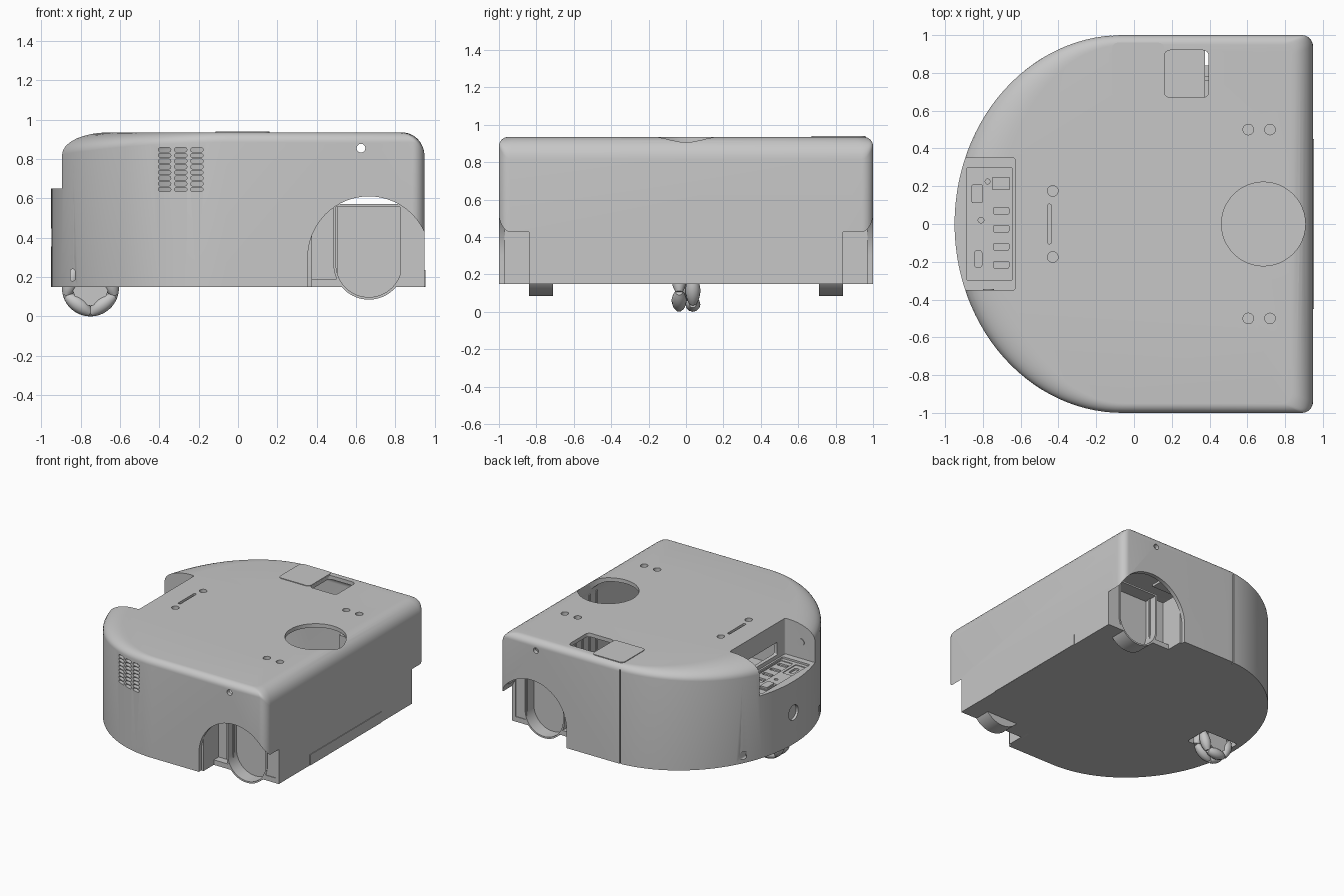
import bpy, bmesh
from math import sin, cos, pi, sqrt, radians

cube = bpy.data.objects.get("Cube")
if cube:
    bpy.data.objects.remove(cube, do_unlink=True)

grey = bpy.data.materials.new("light grey")
grey.use_nodes = True
grey.diffuse_color = (0.57, 0.57, 0.57, 1)
for node in grey.node_tree.nodes:
    if node.type == 'BSDF_PRINCIPLED':
        node.inputs["Base Color"].default_value = (0.57, 0.57, 0.57, 1)


def finish(name, bm):
    bmesh.ops.recalc_face_normals(bm, faces=bm.faces[:])
    me = bpy.data.meshes.new(name)
    bm.to_mesh(me)
    bm.free()
    me.materials.append(grey)
    ob = bpy.data.objects.new(name, me)
    bpy.context.scene.collection.objects.link(ob)
    return ob


def skin(bm, rings):
    """Close a stack of matching vertex loops into a solid."""
    loops = [[bm.verts.new(p) for p in ring] for ring in rings]
    n = len(loops[0])
    for a, b in zip(loops, loops[1:]):
        for i in range(n):
            bm.faces.new((a[i], a[(i + 1) % n], b[(i + 1) % n], b[i]))
    bm.faces.new(loops[0])
    bm.faces.new(loops[-1])


def rrect(cx, cy, w, h, r=0.001, seg=6):
    """Rounded rectangle outline."""
    pts = []
    for q, (sx, sy) in enumerate(((1, 1), (-1, 1), (-1, -1), (1, -1))):
        for i in range(seg + 1):
            a = (q + i / seg) * pi / 2
            p = (cx + sx * (w / 2 - r) + r * cos(a), cy + sy * (h / 2 - r) + r * sin(a))
            if not any(abs(p[0] - o[0]) + abs(p[1] - o[1]) < 1e-5 for o in pts):
                pts.append(p)
    return pts


def circle(cx, cy, r, seg=6):
    return rrect(cx, cy, 2 * r, 2 * r, r, seg)


def prism(name, outlines, axis, a, b):
    """Extrude outlines along an axis between a and b."""
    place = {'x': lambda u, v, w: (w, u, v),
             'y': lambda u, v, w: (u, w, v),
             'z': lambda u, v, w: (u, v, w)}[axis]
    bm = bmesh.new()
    for pts in outlines:
        skin(bm, [[place(u, v, w) for u, v in pts] for w in (a, b)])
    return finish(name, bm)


def cut(target, cutter):
    cutter.hide_render = True
    mod = target.modifiers.new("cut", 'BOOLEAN')
    mod.operation = 'DIFFERENCE'
    mod.solver = 'EXACT'
    mod.object = cutter
    bpy.context.view_layer.update()
    with bpy.context.temp_override(object=target, active_object=target):
        bpy.ops.object.modifier_apply(modifier=mod.name)
    bpy.data.objects.remove(cutter, do_unlink=True)


def shell_form(name, scale, base, top):
    """D-shaped block with a wide fillet at the ends and a tight one at the sides."""
    plan = [(0.89 * cos(a) - 0.06, sin(a), cos(a)) for a in (pi * (0.5 + i / 56) for i in range(57))]
    for cy, start in ((-0.94, -pi / 2), (0.94, 0)):
        for i in range(9):
            a = start + i * pi / 16
            plan.append((0.888 + 0.06 * cos(a), cy + 0.06 * sin(a), cos(a)))
    rings = [[(x * scale, y * scale, base) for x, y, n in plan]]
    for j in range(9):
        t = j * pi / 16
        k = 1 - cos(t)
        rings.append([(x * scale * (1 - (0.12 if x > 0 else 0.26) * k),
                       y * scale * (1 - 0.05 * k),
                       top - (0.05 + 0.07 * n * n) * (1 - sin(t))) for x, y, n in plan])
    bm = bmesh.new()
    skin(bm, rings)
    return finish(name, bm)


# Hollow body shell, keeping material around the connector bay
body = shell_form("body_shell", 1, 0.15, 0.935)
cavity = shell_form("cavity", 0.968, 0.19, 0.905)
cut(cavity, prism("bay_liner", [rrect(-0.85, 0, 0.5, 0.76)], 'z', 0.6, 1))
cut(body, cavity)

# Connector bay with its sunken panel, wall slot and sockets
cut(body, prism("bay", [rrect(-0.88, 0, 0.5, 0.7, 0.012)], 'z', 0.65, 1.1))
cut(body, prism("bay_panel", [rrect(-0.765, 0, 0.24, 0.6, 0.01)], 'z', 0.635, 0.7))
cut(body, prism("bay_slot", [rrect(0, 0.73, 0.5, 0.1, 0.01)], 'x', -0.7, -0.58))
cut(body, prism("socket_panels", [rrect(-0.703, -0.075, 0.107, 0.39, 0.012),
                                  rrect(-0.825, -0.185, 0.09, 0.17)], 'z', 0.629, 0.7))
sockets = [rrect(-0.703, y, 0.08, 0.035, 0.005) for y in (0.07, -0.025, -0.12, -0.215)]
sockets += [rrect(-0.703, 0.215, 0.09, 0.065), rrect(-0.825, -0.185, 0.04, 0.09, 0.015),
            circle(-0.81, 0.02, 0.015), circle(-0.775, 0.225, 0.013)]
cut(body, prism("sockets", sockets, 'z', 0.615, 0.7))
prism("power_switch", [rrect(-0.83, 0.16, 0.06, 0.1, 0.01)], 'z', 0.63, 0.655)
prism("switch_frame", [rrect(-0.83, 0.16, 0.08, 0.125, 0.01)], 'z', 0.63, 0.642)
prism("bay_button", [circle(-0.77, 0.78, 0.03)], 'y', -0.355, -0.344)

# Top openings: sensor hole, hatch pocket, mounting holes, handle slot
cut(body, prism("big_openings", [circle(0.685, 0, 0.222, 12),
                                 rrect(0.278, 0.795, 0.235, 0.25, 0.03)], 'z', 0.7, 1))
holes = [circle(x, s * 0.5, 0.028) for x in (0.605, 0.72) for s in (-1, 1)]
holes += [circle(-0.43, s * 0.175, 0.028) for s in (-1, 1)]
holes.append(rrect(-0.448, 0, 0.022, 0.21, 0.01))
cut(body, prism("top_holes", holes, 'z', 0.85, 1))
prism("hatch_plate", [rrect(0.022, 0.815, 0.275, 0.29, 0.03)], 'z', 0.92, 0.94)
prism("pocket_floor", [rrect(0.265, 0.795, 0.22, 0.27)], 'z', 0.76, 0.78)

# Front vents, through holes for fixings, side seam
vents = [rrect(-0.373 + 0.082 * c, 0.645 + 0.0288 * r, 0.063, 0.022, 0.0105, 4)
         for c in range(3) for r in range(8)]
cut(body, prism("vents", vents, 'y', -1.1, -0.7))
cut(body, prism("fixings", [circle(0.625, 0.855, 0.022),
                            rrect(-0.84, 0.21, 0.024, 0.06, 0.0115)], 'y', -1.1, 1.1))
cut(body, prism("seam", [rrect(-0.115, 0.5, 0.007, 0.8)], 'y', 0.975, 1.1))

# Round socket on the curved end
cut(body, prism("round_socket", [circle(0, 0.4, 0.06)], 'x', -1.1, -0.9))
prism("round_socket_core", [circle(0, 0.4, 0.065)], 'x', -0.93, -0.91)

# Opening for the roller wheel
cut(body, prism("roller_opening", [rrect(-0.75, 0, 0.31, 0.2, 0.02)], 'z', 0, 0.25))

# Wheel wells with their housings on both sides
arch = [(0.665 + 0.31 * cos(pi * i / 32), 0.3 + 0.31 * sin(pi * i / 32)) for i in range(33)]
arch += [(0.355, 0), (0.975, 0)]


def bucket(r, top):
    """Upright panel with a round lower end."""
    low = [(0.665 + r * cos(a), 0.265 + r * sin(a)) for a in (-pi * i / 32 for i in range(33))]
    return low + [(0.665 - r, top), (0.665 + r, top)]


for side, s in (("front", -1), ("back", 1)):
    cut(body, prism("arch", [arch], 'y', s * 0.84, s * 1.1))
    cut(body, prism("housing_gap", [bucket(0.174, 0.5)], 'y', s * 0.72, s * 0.9))
    housing = prism(side + "_wheel_housing", [bucket(0.18, 0.57)], 'y', s * 0.71, s * 0.84)
    cut(housing, prism("hollow", [bucket(0.167, 0.557)], 'y', s * 0.73, s * 0.9))
    prism(side + "_well_panel", [rrect(0.435, 0.36, 0.14, 0.42)], 'y', s * 0.76, s * 0.78)
    prism(side + "_well_corner", [rrect(0.877, 0.36, 0.106, 0.42)], 'y', s * 0.815, s * 0.835)
    prism(side + "_well_wall", [rrect(s * 0.87, 0.36, 0.2, 0.42)], 'x', 0.355, 0.375)

# Ribs inside the flat end and the low cover outside it
prism("inner_ribs", [rrect(-0.18 + 0.09 * i, 0.5, 0.015, 0.62) for i in range(5)], 'x', 0.909, 0.925)
prism("end_cover", [rrect(0, 0.193, 0.9, 0.085)], 'x', 0.94, 0.953)

# Roller wheel: two staggered rows of barrels around a hub
R = 0.145
bm = bmesh.new()
for y0, turn in ((-0.037, 0), (0.037, 36)):
    for i in range(5):
        a = radians(turn + 72 * i + 18)
        rings = []
        for j in range(9):
            d = -0.076 + 0.019 * j
            rad = sqrt(R * R - d * d) - (R - 0.04)
            ring = []
            for m in range(12):
                b = m * pi / 6
                h = R - 0.04 + rad * cos(b)
                ring.append((-0.75 + h * cos(a) - d * sin(a), y0 + rad * sin(b),
                             R + h * sin(a) + d * cos(a)))
            rings.append(ring)
        skin(bm, rings)
finish("roller_barrels", bm)
prism("roller_hub", [circle(-0.75, R, 0.09)], 'y', -0.06, 0.06)

# Smooth curved faces, crisp edges
bpy.ops.object.select_all(action='DESELECT')
for ob in bpy.context.scene.objects:
    if ob.type == 'MESH':
        ob.select_set(True)
        bpy.context.view_layer.objects.active = ob
bpy.ops.object.shade_smooth_by_angle(angle=radians(32))
